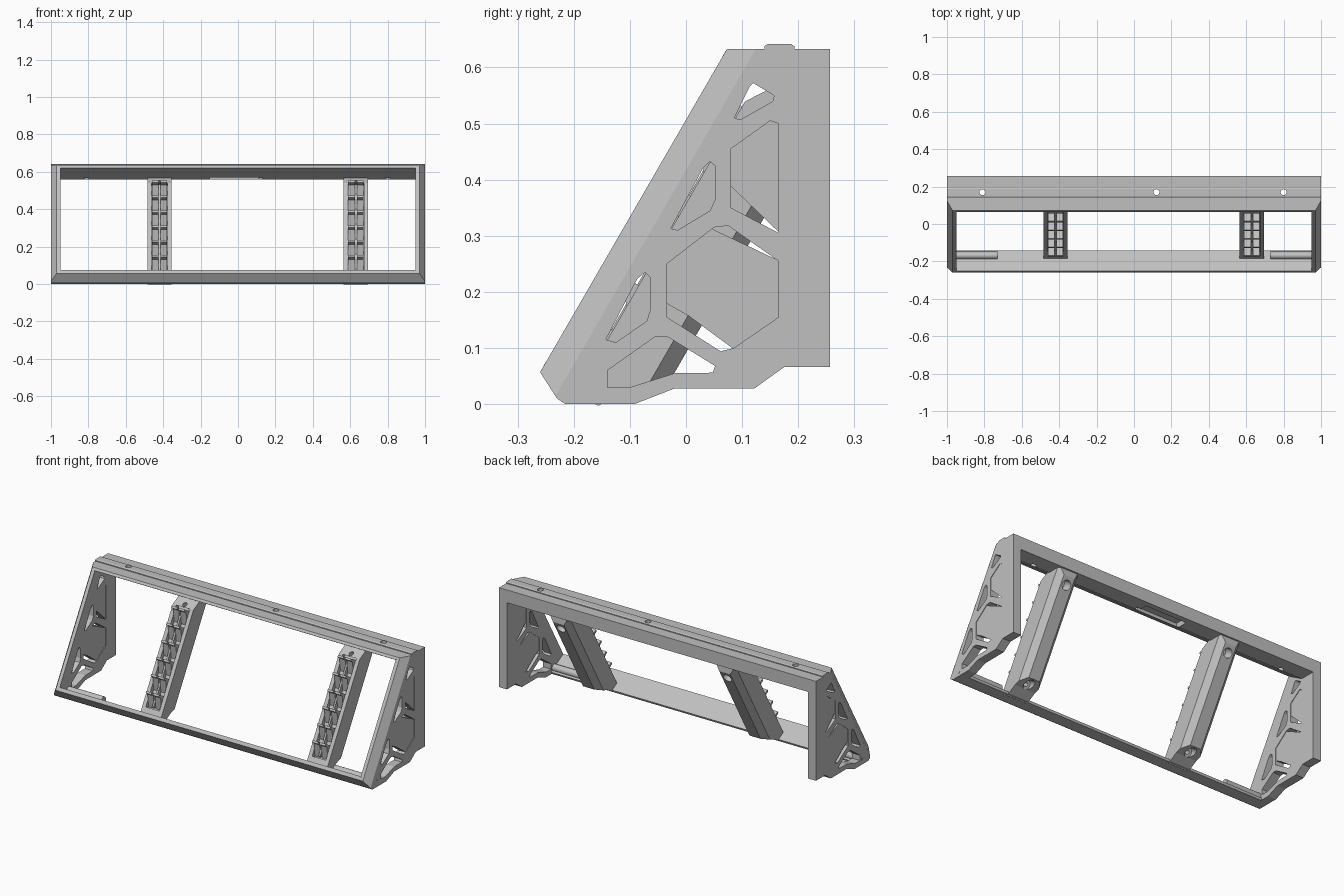
import bpy, bmesh, math
from mathutils import Vector

if "Cube" in bpy.data.objects:
    bpy.data.objects.remove(bpy.data.objects["Cube"])

grey = bpy.data.materials.new("mid grey")
grey.use_nodes = True
grey.diffuse_color = (0.53, 0.53, 0.53, 1)
grey.node_tree.nodes["Principled BSDF"].inputs["Base Color"].default_value = (0.53, 0.53, 0.53, 1)

C, S = math.cos(math.radians(30)), 0.5


def tilt(s, p):
    """Point (y, z) from distance s up the sloped front and depth p behind it."""
    return (-0.26 + S * s + C * p, 0.057 + C * s - S * p)


def along_x(u, v, t):
    return Vector((t, u, v))


def along_slope(u, v, t):
    return Vector((u, *tilt(t, v)))


def extrude(name, pts, a, b, place=along_x):
    bm = bmesh.new()
    rings = [[bm.verts.new(place(u, v, t)) for u, v in pts] for t in (a, b)]
    bm.faces.new(rings[0])
    bm.faces.new(rings[1][::-1])
    n = len(pts)
    for i in range(n):
        j = (i + 1) % n
        bm.faces.new((rings[0][i], rings[0][j], rings[1][j], rings[1][i]))
    bmesh.ops.recalc_face_normals(bm, faces=bm.faces)
    me = bpy.data.meshes.new(name)
    bm.to_mesh(me)
    bm.free()
    me.materials.append(grey)
    ob = bpy.data.objects.new(name, me)
    bpy.context.scene.collection.objects.link(ob)
    return ob


def circle(cu, cv, r, n=20):
    return [(cu + r * math.cos(2 * math.pi * i / n), cv + r * math.sin(2 * math.pi * i / n))
            for i in range(n)]


def cut(ob, cutter):
    cutter.hide_render = True
    m = ob.modifiers.new("cut", "BOOLEAN")
    m.operation, m.solver, m.object = "DIFFERENCE", "EXACT", cutter
    bpy.context.view_layer.objects.active = ob
    bpy.ops.object.modifier_apply(modifier=m.name)
    bpy.data.objects.remove(cutter)


# End plates: side outline, truss openings and partial infill panels
outline = [(-.26, .057), (-.23, .01), (-.215, 0), (-.092, 0), (-.02, .028), (.122, .028),
           (.175, .066), (.257, .066), (.257, .633), (.073, .633)]
openings = [
    [(.086, .51), (.097, .507), (.155, .54), (.157, .55), (.12, .572), (.113, .565)],
    [(-.027, .313), (-.015, .31), (.043, .345), (.052, .365), (.052, .425), (.042, .432), (.03, .42)],
    [(-.143, .115), (-.125, .11), (-.07, .148), (-.063, .17), (-.063, .225), (-.073, .235), (-.087, .223)],
    [(-.034, .155), (-.034, .25), (.05, .315), (.075, .318), (.165, .255), (.165, .155), (.085, .1), (.062, .094)],
    [(.08, .35), (.08, .455), (.15, .505), (.165, .5), (.165, .305)],
    [(-.14, .03), (-.14, .06), (-.055, .12), (-.033, .12), (.052, .068), (.048, .056), (-.02, .055), (-.1, .03)],
]
panels = {
    "hex_panel": [(-.036, .18), (-.036, .25), (.045, .313), (.167, .255), (.167, .155), (.085, .098), (.005, .157)],
    "upper_panel": [(.078, .39), (.078, .457), (.15, .507), (.167, .502), (.167, .305)],
}
for side, k in (("left", 1), ("right", -1)):
    plate = extrude(side + "_end_plate", outline, k * .95, k * 1.0)
    for hole in openings:
        cut(plate, extrude("opening", hole, k * .9, k * 1.05))
    wedge = [(k * .96, -.015), (k * 1.01, .06), (k * 1.03, -.04)]
    cut(plate, extrude("edge_chamfer", wedge, -.06, .8, along_slope))
    for name, pts in panels.items():
        extrude(side + "_" + name, pts, k * .953, k * .997)
    # Locating pin lying along the bottom bar
    pin = extrude(side + "_pin", circle(-.168, .029, .02), k * .73, k * .96)
    extrude(side + "_pin_end", circle(-.168, .029, .013), k * .95, k * 1.001)

# Bottom bar with sloped lip and tilted inner face
extrude("bottom_bar", [(-.26, .057), (-.25, .075), tilt(.02, .125), (-.147, 0), (-.215, 0), (-.23, .01)],
        -.955, .955)

# Top bar with tilted underside, label recess and vertical screw holes
top_bar = extrude("top_bar", [(.073, .633), tilt(.65, 0), tilt(.65, .12), (.257, .56), (.257, .633)],
                  -.955, .955)
rail = extrude("top_rail", [(.14, .63), (.14, .638), (.146, .642), (.187, .642), (.193, .638), (.193, .63)],
               -1, 1)
cut(top_bar, extrude("recess", [(.15, .55), (.15, .59), (.225, .59), (.225, .55)], -.15, .11))
for x in (-.81, .12, .8):
    for part in (top_bar, rail):
        cut(part, extrude("screw_hole", circle(x, .17, .016), .5, .7,
                          lambda u, v, t: Vector((u, v, t))))

# Uprights: post, chamfered back, screw holes, comb of undercut teeth
post_side = [tilt(*q) for q in ((.0, .075), (.0, .12), (.06, .156), (.116, .208), (.66, .208),
                                (.69, .188), (.655, .11), (.6, .075))]
pitch = .092
for side, x in (("left", .63), ("right", -.42)):
    post = extrude(side + "_post", post_side, x - .065, x + .065)
    for k in (-1, 1):
        edge = [(x + k * .075, .168), (x + k * .025, .218), (x + k * .09, .23)]
        cut(post, extrude("back_chamfer", edge, -.1, .8, along_slope))
    channel = [tilt(.05, .05), tilt(.05, .1), tilt(.6, .1), tilt(.6, .05)]
    cut(post, extrude("channel", channel, x - .043, x + .043))
    for s in (.085, .615):
        for r, p0 in ((.026, .15), (.012, .04)):
            cut(post, extrude("screw_hole", circle(x, s, r), p0, .3,
                              lambda u, v, t: Vector((u, *tilt(v, t)))))
    for i in range(6):
        s = .13 + pitch * i
        if s > .6:
            break
        tooth = [tilt(s, .105), tilt(s, .03), tilt(s - .012, .03), tilt(s - .014, .052),
                 tilt(s - .075, .098), tilt(s - .075, .105)]
        for k in (-1, 1):
            extrude(f"{side}_tooth", tooth, x + k * .005, x + k * .041)
    extrude(side + "_comb_divider", [tilt(.06, .072), tilt(.06, .105), tilt(.59, .105), tilt(.59, .072)],
            x - .005, x + .005)
